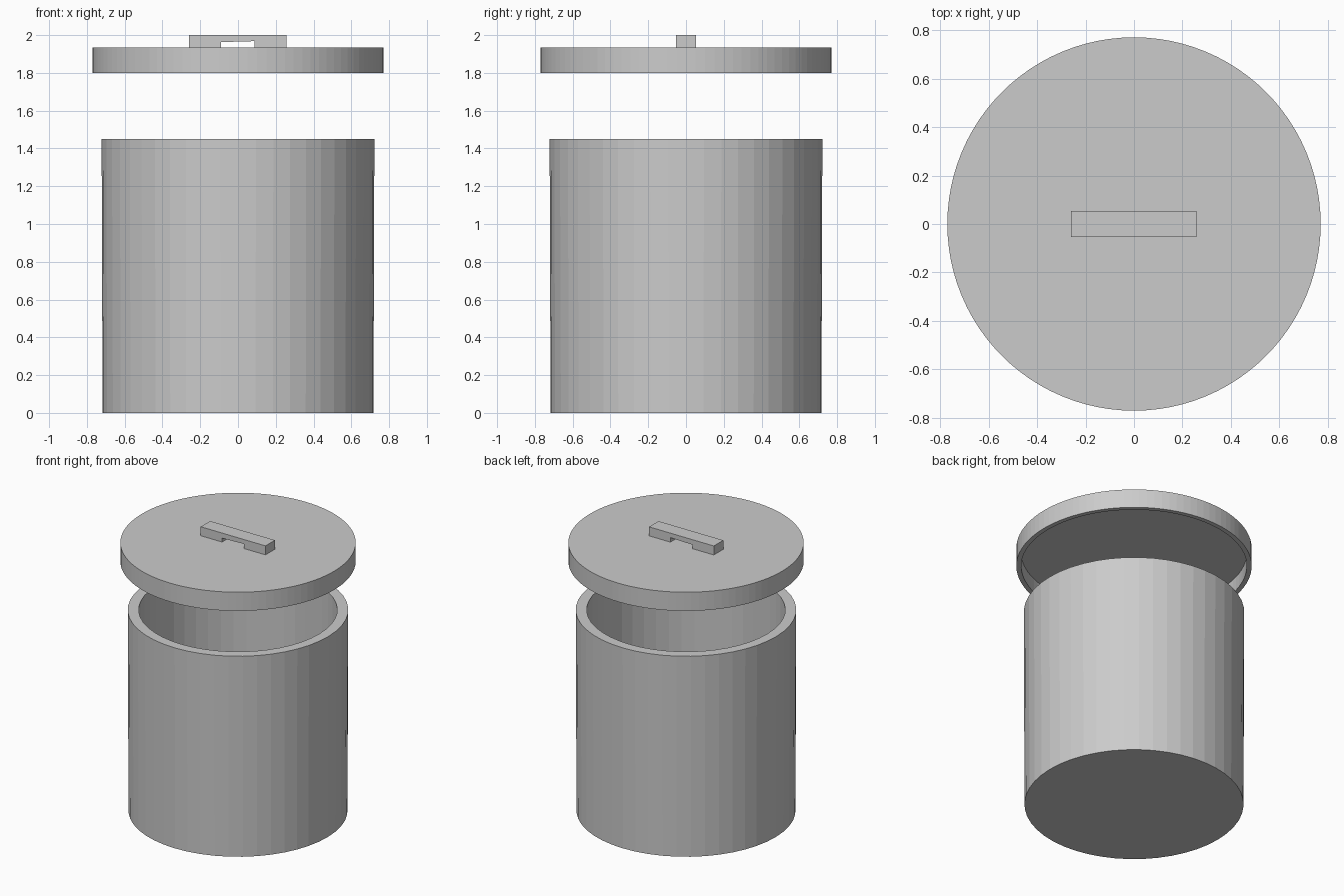
import bpy, bmesh, math

if "Cube" in bpy.data.objects:
    bpy.data.objects.remove(bpy.data.objects["Cube"])


def finish(name, bm):
    bmesh.ops.recalc_face_normals(bm, faces=bm.faces)
    mesh = bpy.data.meshes.new(name)
    bm.to_mesh(mesh)
    bm.free()
    obj = bpy.data.objects.new(name, mesh)
    bpy.context.collection.objects.link(obj)
    return obj


def lathe(name, profile, sides):
    """Spin a (radius, z) profile that starts and ends with a flat cap."""
    bm = bmesh.new()
    rings = [[bm.verts.new((r * math.cos(2 * math.pi * i / sides),
                            r * math.sin(2 * math.pi * i / sides), z))
              for i in range(sides)] for r, z in profile]
    for a, b in zip(rings, rings[1:]):
        for i in range(sides):
            j = (i + 1) % sides
            bm.faces.new((a[i], a[j], b[j], b[i]))
    bm.faces.new(rings[0])
    bm.faces.new(rings[-1])
    return finish(name, bm)


# Open jar body with a thick wall
lathe("jar_body", [(0.717, 0), (0.722, 1.45), (0.65, 1.45), (0.65, 0.07)], 48)

# Lid floating above, hollow underneath
lathe("lid", [(0.77, 1.935), (0.77, 1.80), (0.738, 1.80), (0.738, 1.90)], 96)

# Bridge-shaped handle on the lid
outline = [(-0.26, 1.935), (-0.09, 1.935), (-0.09, 1.963), (0.087, 1.968),
           (0.087, 1.935), (0.257, 1.935), (0.257, 2.0), (-0.26, 2.0)]
bm = bmesh.new()
face = bm.faces.new([bm.verts.new((x, -0.054, z)) for x, z in outline])
ext = bmesh.ops.extrude_face_region(bm, geom=[face])
bmesh.ops.translate(bm, vec=(0, 0.108, 0),
                    verts=[v for v in ext["geom"] if isinstance(v, bmesh.types.BMVert)])
finish("lid_handle", bm)
